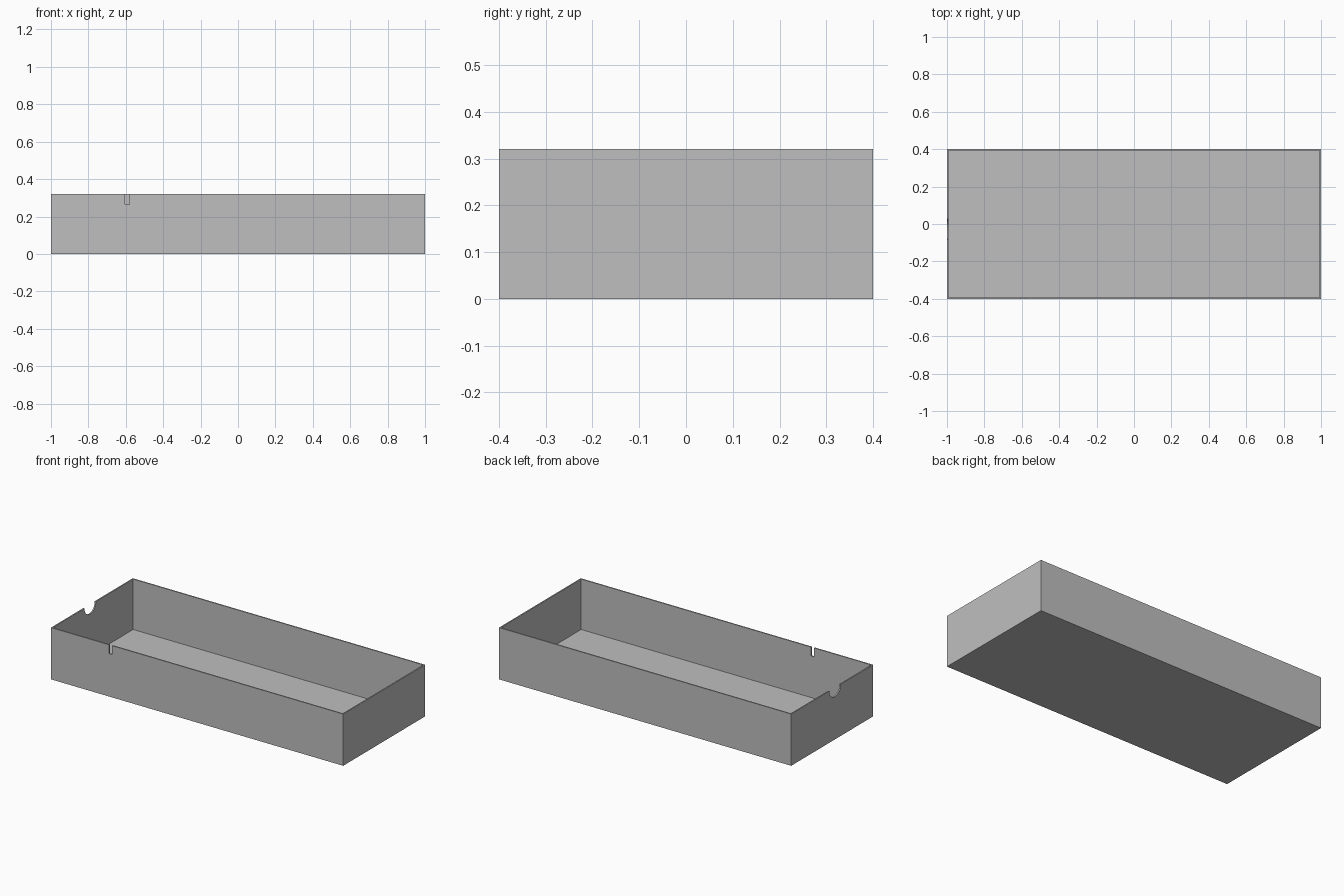
import bpy
import math

if "Cube" in bpy.data.objects:
    bpy.data.objects.remove(bpy.data.objects["Cube"], do_unlink=True)

LENGTH, WIDTH, HEIGHT = 2.0, 0.8, 0.32
WALL = 0.008

grey = bpy.data.materials.new("plain_grey")
grey.use_nodes = True
colour = (0.52, 0.52, 0.52, 1)
grey.diffuse_color = colour
grey.node_tree.nodes["Principled BSDF"].inputs["Base Color"].default_value = colour


def box(name, centre, size):
    bpy.ops.mesh.primitive_cube_add(size=1, location=centre)
    obj = bpy.context.object
    obj.name = name
    obj.scale = size
    bpy.ops.object.transform_apply(location=False, rotation=False, scale=True)
    obj.data.materials.append(grey)
    return obj


def cut(target, cutter):
    cutter.hide_render = True
    mod = target.modifiers.new(cutter.name, "BOOLEAN")
    mod.operation = "DIFFERENCE"
    mod.solver = "EXACT"
    mod.object = cutter
    bpy.context.view_layer.objects.active = target
    bpy.ops.object.modifier_apply(modifier=mod.name)
    bpy.data.objects.remove(cutter, do_unlink=True)


# Open tray with thin walls and floor
tray = box("tray", (0, 0, HEIGHT / 2), (LENGTH, WIDTH, HEIGHT))
cut(tray, box("tray_hollow", (0, 0, WALL + HEIGHT / 2),
              (LENGTH - 2 * WALL, WIDTH - 2 * WALL, HEIGHT)))

# Narrow slot in the rim of the front wall
cut(tray, box("front_slot", (-0.592, -WIDTH / 2, HEIGHT), (0.022, 0.1, 0.11)))

# Half-round cable notch in the rim of the right end wall
bpy.ops.mesh.primitive_cylinder_add(vertices=32, radius=0.056, depth=0.1,
                                    location=(-LENGTH / 2, -0.028, HEIGHT),
                                    rotation=(0, math.pi / 2, 0))
notch = bpy.context.object
notch.name = "end_notch"
notch.data.materials.append(grey)
cut(tray, notch)
